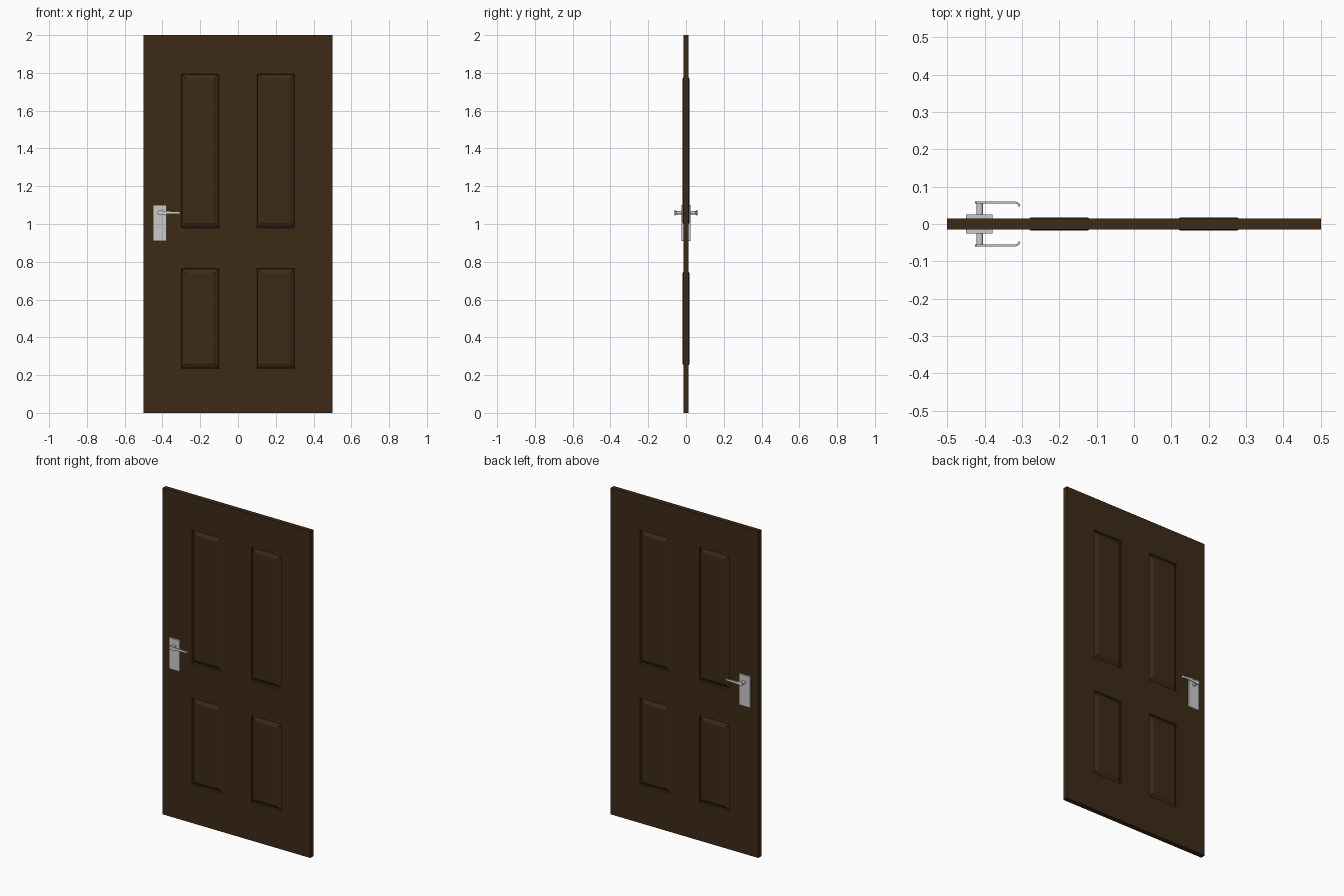
import bpy, bmesh, math
from mathutils import Matrix

if "Cube" in bpy.data.objects:
    bpy.data.objects.remove(bpy.data.objects["Cube"])

HALF, RAISE, GROOVE = 0.0145, 0.018, 0.007   # slab half depth, panel plateau, groove floor
HX, HZ = -0.413, 1.06                        # spindle axis


def finish(name, bm, mirror=False):
    bmesh.ops.remove_doubles(bm, verts=bm.verts, dist=1e-5)
    bmesh.ops.recalc_face_normals(bm, faces=bm.faces)
    me = bpy.data.meshes.new(name)
    bm.to_mesh(me)
    bm.free()
    ob = bpy.data.objects.new(name, me)
    bpy.context.collection.objects.link(ob)
    if mirror:
        m = ob.modifiers.new("both_sides", 'MIRROR')
        m.use_axis = (False, True, False)
    return ob


def smooth(ob):
    bpy.ops.object.select_all(action='DESELECT')
    ob.select_set(True)
    bpy.context.view_layer.objects.active = ob
    bpy.ops.object.shade_smooth_by_angle(angle=math.radians(35))


# Door slab with four raised-and-fielded panels on each side
xs = [-0.5, -0.3, -0.1, 0.1, 0.3, 0.5]
zs = [0, 0.235, 0.765, 0.98, 1.795, 2]
bm = bmesh.new()


def ring(x0, x1, z0, z1, y, d=0.0):
    return [bm.verts.new(p) for p in ((x0 + d, y, z0 + d), (x1 - d, y, z0 + d),
                                      (x1 - d, y, z1 - d), (x0 + d, y, z1 - d))]


def skirt(a, b):
    for k in range(4):
        n = (k + 1) % 4
        bm.faces.new((a[k], a[n], b[n], b[k]))


for s in (-1, 1):
    for i in range(5):
        for j in range(5):
            cell = (xs[i], xs[i + 1], zs[j], zs[j + 1])
            outer = ring(*cell, s * HALF)
            if i in (1, 3) and j in (1, 3):
                floor = ring(*cell, s * GROOVE, 0.004)
                field = ring(*cell, s * RAISE, 0.026)
                skirt(outer, floor)
                skirt(floor, field)
                bm.faces.new(field)
            else:
                bm.faces.new(outer)
bmesh.ops.remove_doubles(bm, verts=bm.verts, dist=1e-5)
bmesh.ops.bridge_loops(bm, edges=[e for e in bm.edges if e.is_boundary])
door = finish("door_slab", bm)
wood = bpy.data.materials.new("dark_wood")
wood.diffuse_color = (0.045, 0.023, 0.008, 1)
wood.use_nodes = True
wood.node_tree.nodes["Principled BSDF"].inputs["Base Color"].default_value = wood.diffuse_color
door.data.materials.append(wood)

# Lock plates
bm = bmesh.new()
bmesh.ops.create_cube(bm, size=1, matrix=Matrix.Translation((-0.414, -0.0185, 1.005))
                      @ Matrix.Diagonal((0.072, 0.013, 0.19, 1)))
finish("lock_plate", bm, True)

# Handle spindles
bm = bmesh.new()
bmesh.ops.create_cone(bm, cap_ends=True, segments=20, radius1=0.009, radius2=0.009, depth=0.034,
                      matrix=Matrix.Translation((HX, -0.04, HZ)) @ Matrix.Rotation(math.pi / 2, 4, 'X'))
smooth(finish("spindle", bm, True))

# Lever blades: tapered strip whose tip curls back to the door
stations = [(-0.425, -0.06, 0.005), (-0.421, -0.06, 0.011), (-0.413, -0.06, 0.014),
            (-0.404, -0.06, 0.012), (-0.39, -0.06, 0.009), (-0.35, -0.06, 0.007),
            (-0.318, -0.06, 0.006), (-0.311, -0.058, 0.006), (-0.306, -0.054, 0.006),
            (-0.304, -0.048, 0.005)]
bm = bmesh.new()
pairs = [(bm.verts.new((x, y, HZ - h)), bm.verts.new((x, y, HZ + h))) for x, y, h in stations]
for a, b in zip(pairs, pairs[1:]):
    bm.faces.new((a[0], b[0], b[1], a[1]))
bm.normal_update()
# thicken toward the door
bmesh.ops.solidify(bm, geom=bm.faces[:], thickness=0.005)
lever = finish("lever", bm, True)
# keep the outer face at the overall depth limit
off = -0.06 - min(v.co.y for v in lever.data.vertices)
for v in lever.data.vertices:
    v.co.y += off
smooth(lever)
